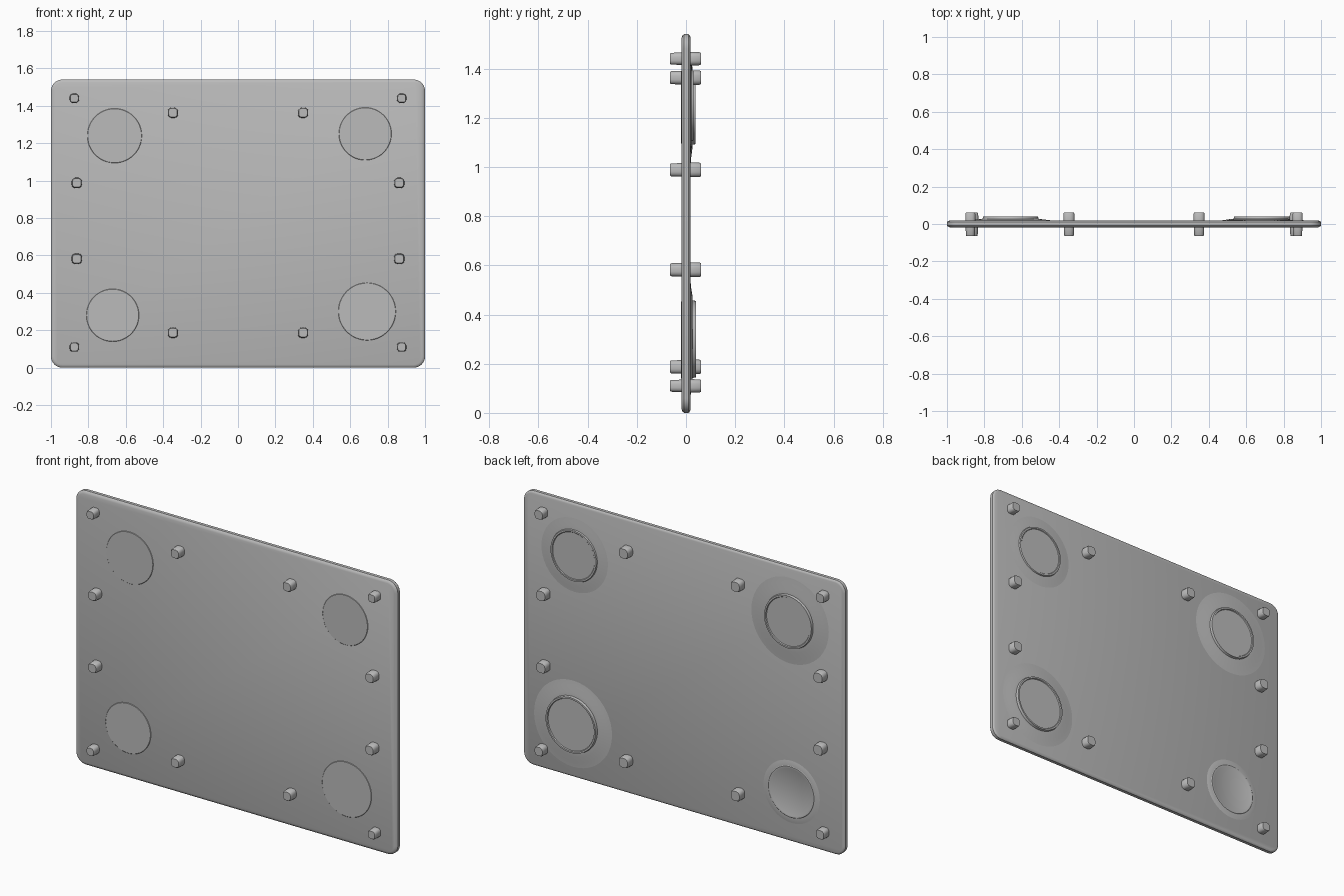
import bpy, bmesh, math
from mathutils import Matrix, Vector

if "Cube" in bpy.data.objects:
    bpy.data.objects.remove(bpy.data.objects["Cube"], do_unlink=True)

GREY = (0.5, 0.5, 0.5, 1)
grey = bpy.data.materials.new("matte grey")
grey.use_nodes = True
grey.diffuse_color = GREY
grey.node_tree.nodes["Principled BSDF"].inputs["Base Color"].default_value = GREY

WIDTH, HEIGHT = 2.0, 1.54
FRONT, BACK = -0.018, 0.018


def finish(name, bm, angle=35):
    bmesh.ops.recalc_face_normals(bm, faces=bm.faces)
    mesh = bpy.data.meshes.new(name)
    bm.to_mesh(mesh)
    bm.free()
    mesh.materials.append(grey)
    obj = bpy.data.objects.new(name, mesh)
    bpy.context.collection.objects.link(obj)
    bpy.ops.object.select_all(action='DESELECT')
    obj.select_set(True)
    bpy.context.view_layer.objects.active = obj
    bpy.ops.object.shade_smooth_by_angle(angle=math.radians(angle))
    return obj


def loft(name, rings, angle=35):
    """Skin a list of point rings and cap both ends."""
    bm = bmesh.new()
    loops = [[bm.verts.new(p) for p in ring] for ring in rings]
    n = len(loops[0])
    for a, b in zip(loops, loops[1:]):
        for i in range(n):
            j = (i + 1) % n
            bm.faces.new((a[i], a[j], b[j], b[i]))
    bm.faces.new(loops[0])
    bm.faces.new(loops[-1])
    return finish(name, bm, angle)


def rounded_ring(cx, cz, w, h, r, y, steps):
    """Rounded rectangle lying across the y axis."""
    pts = []
    for k, (sx, sz) in enumerate(((1, 1), (-1, 1), (-1, -1), (1, -1))):
        for s in range(steps + 1):
            a = math.pi / 2 * (k + s / steps)
            pts.append((cx + sx * (w / 2 - r) + r * math.cos(a), y,
                        cz + sz * (h / 2 - r) + r * math.sin(a)))
    return pts


def circle(cx, cz, r, y, n=48):
    return [(cx + r * math.cos(2 * math.pi * i / n), y,
             cz + r * math.sin(2 * math.pi * i / n)) for i in range(n)]


# Plate with rounded corners and softened rims
plate_profile = [(0.016, FRONT), (0.005, FRONT + 0.004), (0, FRONT + 0.01),
                 (0, BACK - 0.008), (0.004, BACK - 0.003), (0.012, BACK)]
loft("plate", [rounded_ring(0, HEIGHT / 2, WIDTH - 2 * d, HEIGHT - 2 * d,
                            0.06 - d, y, 8) for d, y in plate_profile])


# Pegs that stand out on both faces
def peg(name, x, z, size):
    stations = [(0.84, -0.065), (0.96, -0.06), (1, FRONT), (1.08, BACK),
                (1.06, 0.055), (0.95, 0.061)]
    loft(name, [rounded_ring(x, z, size * k, size * k, size * k * 0.34, y, 3)
                for k, y in stations])


peg_rows = [("corner", 0.875, 0.665, 0.05), ("inner", 0.348, 0.588, 0.055),
            ("side", 0.862, 0.203, 0.055)]
for label, px, dz, size in peg_rows:
    for side, sx in (("left", 1), ("right", -1)):
        for level, sz in (("upper", 1), ("lower", -1)):
            peg(f"{label}_peg_{level}_{side}", sx * px,
                0.775 + sz * dz + (0.01 if label == "side" else 0), size)


# Round pads on the back, each with a fine lip and a soft swelling around it
def pad(name, x, z, r, rise, spread):
    top = BACK + rise
    foot = BACK + rise * 0.35
    profile = [(r + spread, BACK - 0.002), (r + spread * 0.5, BACK + rise * 0.1),
               (r + 0.02, foot), (r, foot + 0.001), (r - 0.003, top),
               (r - 0.012, top), (r - 0.015, top - rise * 0.25)]
    loft(name, [circle(x, z, rr, y) for rr, y in profile], 30)


pads = [("upper_left", 0.68, 1.25, 0.145, 0.012, 0.09),
        ("upper_right", -0.66, 1.24, 0.15, 0.021, 0.12),
        ("lower_left", 0.69, 0.30, 0.158, 0.023, 0.11),
        ("lower_right", -0.67, 0.28, 0.145, 0.005, 0.05)]
for label, x, z, r, rise, spread in pads:
    pad("back_pad_" + label, x, z, r, rise, spread)
    # Barely raised discs on the front
    loft("front_disc_" + label,
         [circle(x, z, r, FRONT + 0.004), circle(x, z, r - 0.006, FRONT - 0.002)])
